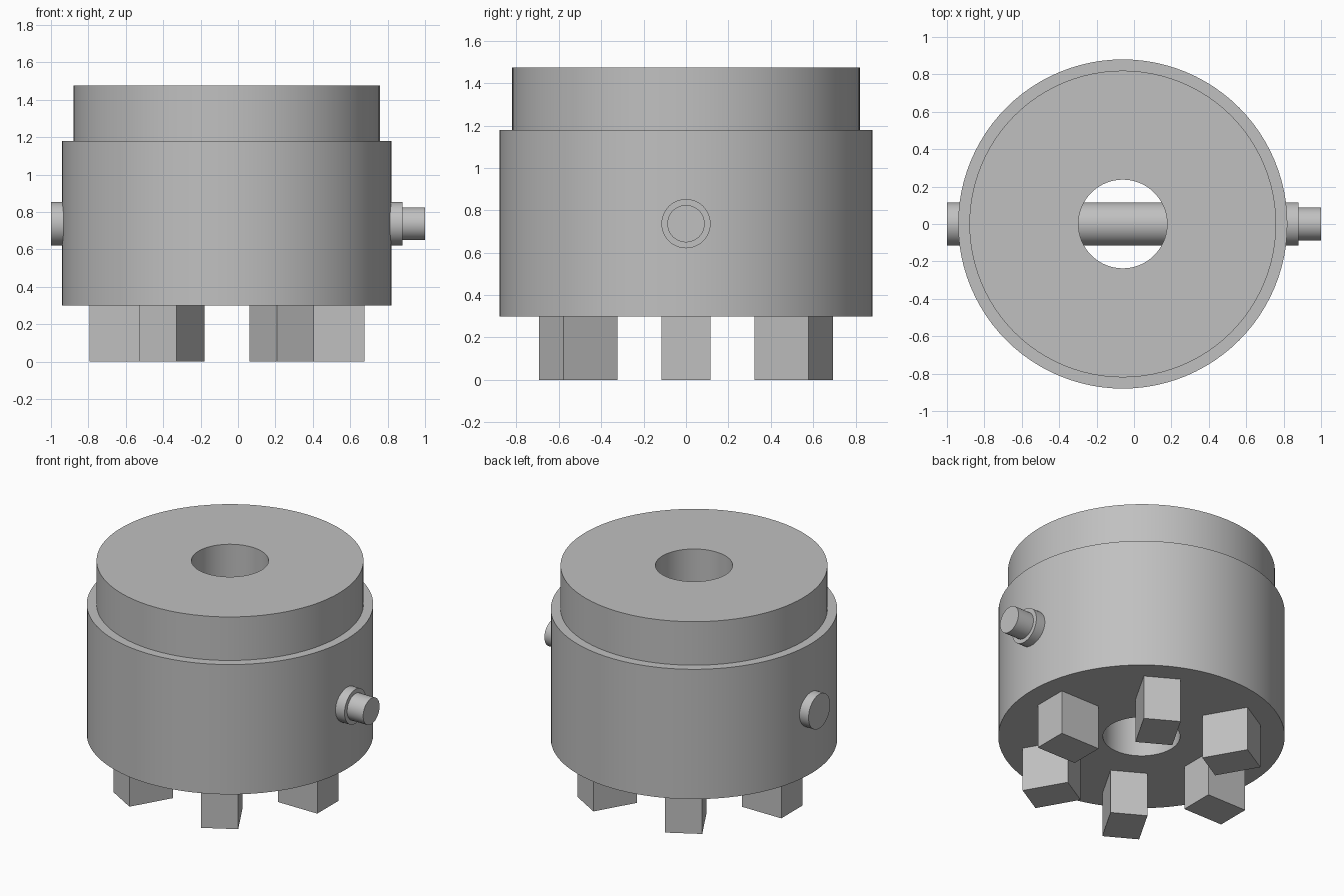
import bpy, bmesh, math
from mathutils import Matrix, Vector

if "Cube" in bpy.data.objects:
    bpy.data.objects.remove(bpy.data.objects["Cube"])

CX = -0.06  # axis of the hub
PIN_Z = 0.737

grey = bpy.data.materials.new("metal grey")
grey.diffuse_color = (0.53, 0.53, 0.53, 1)
grey.use_nodes = True
grey.node_tree.nodes["Principled BSDF"].inputs["Base Color"].default_value = grey.diffuse_color


def finish(name, bm, smooth=True):
    bmesh.ops.recalc_face_normals(bm, faces=bm.faces)
    me = bpy.data.meshes.new(name)
    bm.to_mesh(me)
    bm.free()
    me.materials.append(grey)
    ob = bpy.data.objects.new(name, me)
    bpy.context.collection.objects.link(ob)
    if smooth:
        bpy.ops.object.select_all(action='DESELECT')
        ob.select_set(True)
        bpy.context.view_layer.objects.active = ob
        bpy.ops.object.shade_smooth_by_angle(angle=math.radians(30))
    return ob


def lathe(name, profile, matrix, segments, closed):
    """Revolve (radius, height) points about local z; closed joins the ends, else they are capped."""
    bm = bmesh.new()
    rings = []
    for r, h in profile:
        rings.append([bm.verts.new(matrix @ Vector((r * math.cos(a), r * math.sin(a), h)))
                      for a in (2 * math.pi * i / segments for i in range(segments))])
    pairs = list(zip(rings, rings[1:]))
    if closed:
        pairs.append((rings[-1], rings[0]))
    else:
        bm.faces.new(rings[0])
        bm.faces.new(rings[-1])
    for a, b in pairs:
        for i in range(segments):
            j = (i + 1) % segments
            bm.faces.new((a[i], a[j], b[j], b[i]))
    return finish(name, bm)


# Stepped hub with a through bore
lathe("hub_body",
      [(0.237, 0.30), (0.88, 0.30), (0.88, 1.18), (0.82, 1.18), (0.82, 1.475), (0.237, 1.475)],
      Matrix.Translation((CX, 0, 0)), 96, True)

# Cross pin with a narrower tip on the right end
lathe("cross_pin",
      [(0.116, -1.0), (0.116, 0.88), (0.088, 0.88), (0.088, 1.0)],
      Matrix.Translation((0, 0, PIN_Z)) @ Matrix.Rotation(math.pi / 2, 4, 'Y'), 48, False)

# Six block teeth under the hub
R_IN, R_OUT, WIDTH, TOP = 0.44, 0.735, 0.23, 0.30
for k in range(6):
    bm = bmesh.new()
    place = (Matrix.Translation((CX, 0, 0)) @ Matrix.Rotation(k * math.pi / 3, 4, 'Z')
             @ Matrix.Translation(((R_IN + R_OUT) / 2, 0, TOP / 2))
             @ Matrix.Diagonal((R_OUT - R_IN, WIDTH, TOP, 1)))
    bmesh.ops.create_cube(bm, size=1, matrix=place)
    finish(f"tooth_{k + 1}", bm, smooth=False)
